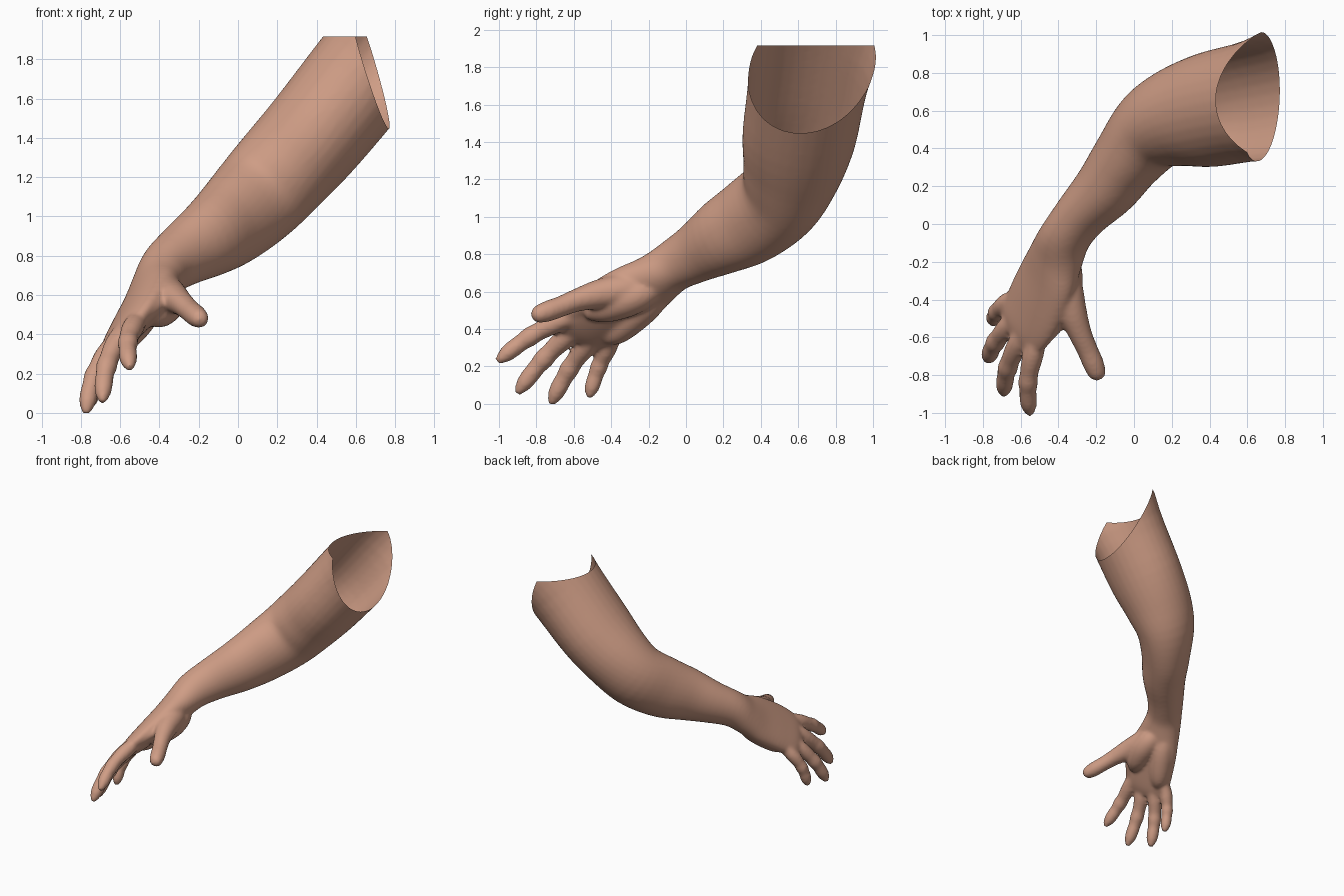
import bpy, bmesh, math
from mathutils import Vector

if "Cube" in bpy.data.objects:
    bpy.data.objects.remove(bpy.data.objects["Cube"])

skin = bpy.data.materials.new("skin")
skin.diffuse_color = (0.62, 0.335, 0.235, 1)
skin.use_nodes = True
skin.node_tree.nodes["Principled BSDF"].inputs["Base Color"].default_value = skin.diffuse_color
SIDES = 32
BACK = Vector((-.77, -.10, .63))       # direction the back of the hand faces


def spline(rows, steps):
    """Catmull-Rom interpolation of rows of numbers."""
    out = []
    for i in range(len(rows) - 1):
        p0, p1 = rows[max(i - 1, 0)], rows[i]
        p2, p3 = rows[i + 1], rows[min(i + 2, len(rows) - 1)]
        for s in range(steps):
            t = s / steps
            out.append([.5 * (2 * b + (c - a) * t + (2 * a - 5 * b + 4 * c - d) * t * t
                              + (3 * b - a - 3 * c + d) * t ** 3)
                        for a, b, c, d in zip(p0, p1, p2, p3)])
    return out + [list(rows[-1])]


def tube(bm, rows, steps=4):
    """Closed loft; row = centre xyz, radius a, radius b, direction of a xyz."""
    rows = spline(rows, steps)
    pts = [Vector(r[:3]) for r in rows]
    rings = []
    for i, r in enumerate(rows):
        t = (pts[min(i + 1, len(pts) - 1)] - pts[max(i - 1, 0)]).normalized()
        u = Vector(r[5:8])
        u = (u - t * u.dot(t)).normalized()
        v = t.cross(u)
        rings.append([bm.verts.new(pts[i] + u * r[3] * math.cos(k * math.tau / SIDES)
                                   + v * r[4] * math.sin(k * math.tau / SIDES))
                      for k in range(SIDES)])
    for a, b in zip(rings, rings[1:]):
        for k in range(SIDES):
            n = (k + 1) % SIDES
            bm.faces.new((a[k], a[n], b[n], b[k]))
    bm.faces.new(rings[0][::-1])
    bm.faces.new(rings[-1])


def round_tube(bm, pairs):
    """Tube of circular section from (point, radius) pairs."""
    tube(bm, [(*p, r, r, *BACK) for p, r in pairs])


bm = bmesh.new()

# upper arm, forearm and palm
tube(bm, [
    (.85, .69, 1.99, .40, .28, 0, -1, 0),
    (.65, .655, 1.74, .325, .28, 0, -1, 0),
    (.40, .605, 1.43, .305, .27, 0, -1, 0),
    (.23, .565, 1.24, .265, .26, .1, -1, 0),
    (.10, .50, 1.10, .225, .25, .4, -.9, 0),
    (-.03, .35, .98, .19, .235, .75, -.65, 0),
    (-.14, .20, .895, .17, .205, .8, -.6, 0),
    (-.27, .06, .81, .142, .165, .7, -.65, .1),
    (-.36, -.06, .74, .135, .14, .6, -.7, .2),
    (-.41, -.17, .66, .16, .12, .5, -.8, .35),
    (-.455, -.29, .58, .195, .105, .43, -.81, .40),
    (-.525, -.44, .48, .205, .085, .43, -.81, .40),
    (-.585, -.545, .40, .188, .066, .43, -.81, .40),
    (-.618, -.60, .355, .15, .04, .43, -.81, .40)])

# muscle pads of the palm, thumb side and little-finger side
round_tube(bm, [((-.37, -.16, .63), .06), ((-.365, -.24, .59), .09), ((-.375, -.34, .555), .10),
                ((-.405, -.45, .51), .08), ((-.44, -.53, .48), .035)])
round_tube(bm, [((-.42, -.10, .64), .06), ((-.465, -.20, .54), .085), ((-.525, -.30, .45), .085),
                ((-.575, -.38, .38), .068), ((-.605, -.44, .35), .035)])

# fingers: base, tip, thickness
fingers = [((-.525, -.66, .45), (-.55, -1.01, .225), 1.0),
           ((-.60, -.61, .385), (-.69, -.905, .055), 1.02),
           ((-.645, -.52, .33), (-.775, -.725, -.003), 1.0),
           ((-.665, -.41, .315), (-.745, -.52, .03), .90)]
radii = [.054, .056, .053, .049, .053, .046, .047, .041, .018]
for base, tip, size in fingers:
    base, tip = Vector(base), Vector(tip)
    start = base + (Vector((-.45, -.32, .57)) - base) * .35
    rows = [(*start, .05, .05, *BACK)]
    for i, r in enumerate(radii):
        f = i / (len(radii) - 1)
        p = base.lerp(tip, f) + BACK * .03 * math.sin(math.pi * f)
        rows.append((*p, r * size, r * size, *BACK))
    tube(bm, rows)

# thumb
round_tube(bm, [
    ((-.39, -.20, .62), .07), ((-.365, -.32, .61), .09), ((-.33, -.46, .587), .08),
    ((-.285, -.58, .555), .062), ((-.245, -.67, .52), .056), ((-.215, -.74, .495), .056),
    ((-.192, -.80, .475), .045), ((-.185, -.825, .468), .018)])

# web between thumb and index finger
tube(bm, [(*p, r, .045, .43, -.81, .40) for p, r in [
    ((-.36, -.42, .58), .07), ((-.42, -.51, .54), .07), ((-.50, -.60, .48), .06)]])

bmesh.ops.recalc_face_normals(bm, faces=bm.faces)
me = bpy.data.meshes.new("arm_source")
bm.to_mesh(me)
bm.free()
src = bpy.data.objects.new("arm_source", me)
bpy.context.collection.objects.link(src)

# fuse all parts into one skin
rm = src.modifiers.new("fuse", "REMESH")
rm.mode = 'VOXEL'
rm.voxel_size = .012
sm = src.modifiers.new("soften", "SMOOTH")
sm.factor, sm.iterations = .5, 10
dg = bpy.context.evaluated_depsgraph_get()
fused = bpy.data.meshes.new_from_object(src.evaluated_get(dg))
bpy.data.objects.remove(src)

# open the shoulder end with two cuts
bm = bmesh.new()
bm.from_mesh(fused)
front, rear, low = Vector((.60, .35, 1.9)), Vector((.66, 1, 1.9)), Vector((.77, .65, 1.45))
slant = (rear - front).cross(low - front).normalized()
if slant.x < 0:
    slant = -slant
for co, no in (((0, 0, 1.915), Vector((0, 0, 1))), (front, slant)):
    bmesh.ops.bisect_plane(bm, geom=bm.verts[:] + bm.edges[:] + bm.faces[:],
                           plane_co=co, plane_no=no, clear_outer=True)
for f in bm.faces:
    f.smooth = True
bm.to_mesh(fused)
bm.free()

fused.name = "arm"
fused.materials.clear()
fused.materials.append(skin)
arm = bpy.data.objects.new("arm", fused)
bpy.context.collection.objects.link(arm)
